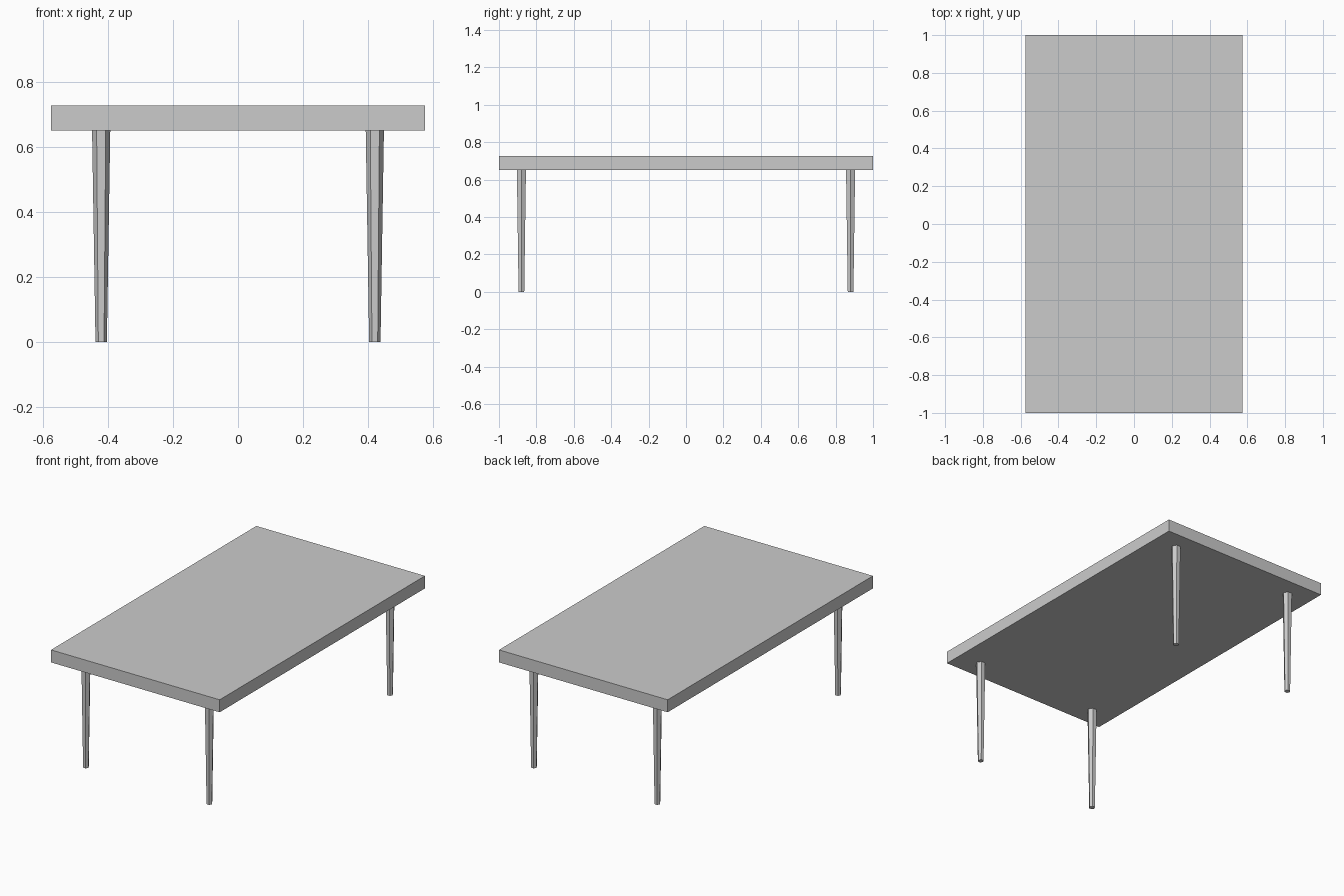
import bpy

if "Cube" in bpy.data.objects:
    bpy.data.objects.remove(bpy.data.objects["Cube"])

LEG_TOP = 0.65

# Thick rectangular slab
bpy.ops.mesh.primitive_cube_add(size=1, location=(0, 0, (LEG_TOP + 0.727) / 2))
top = bpy.context.object
top.name = "table_top"
top.scale = (1.15, 2.0, 0.727 - LEG_TOP)


# Slim tapered six-sided leg, with its corners pointing along x
def add_leg(name, x, y):
    bpy.ops.mesh.primitive_cone_add(
        vertices=6, radius1=0.0175, radius2=0.028, depth=LEG_TOP,
        location=(x, y, LEG_TOP / 2), rotation=(0, 0, 0.5235988))
    bpy.context.object.name = name


for y, end in ((-0.88, "front"), (0.88, "back")):
    for x, side in ((-0.421, "left"), (0.421, "right")):
        add_leg(f"{end}_{side}_leg", x, y)
